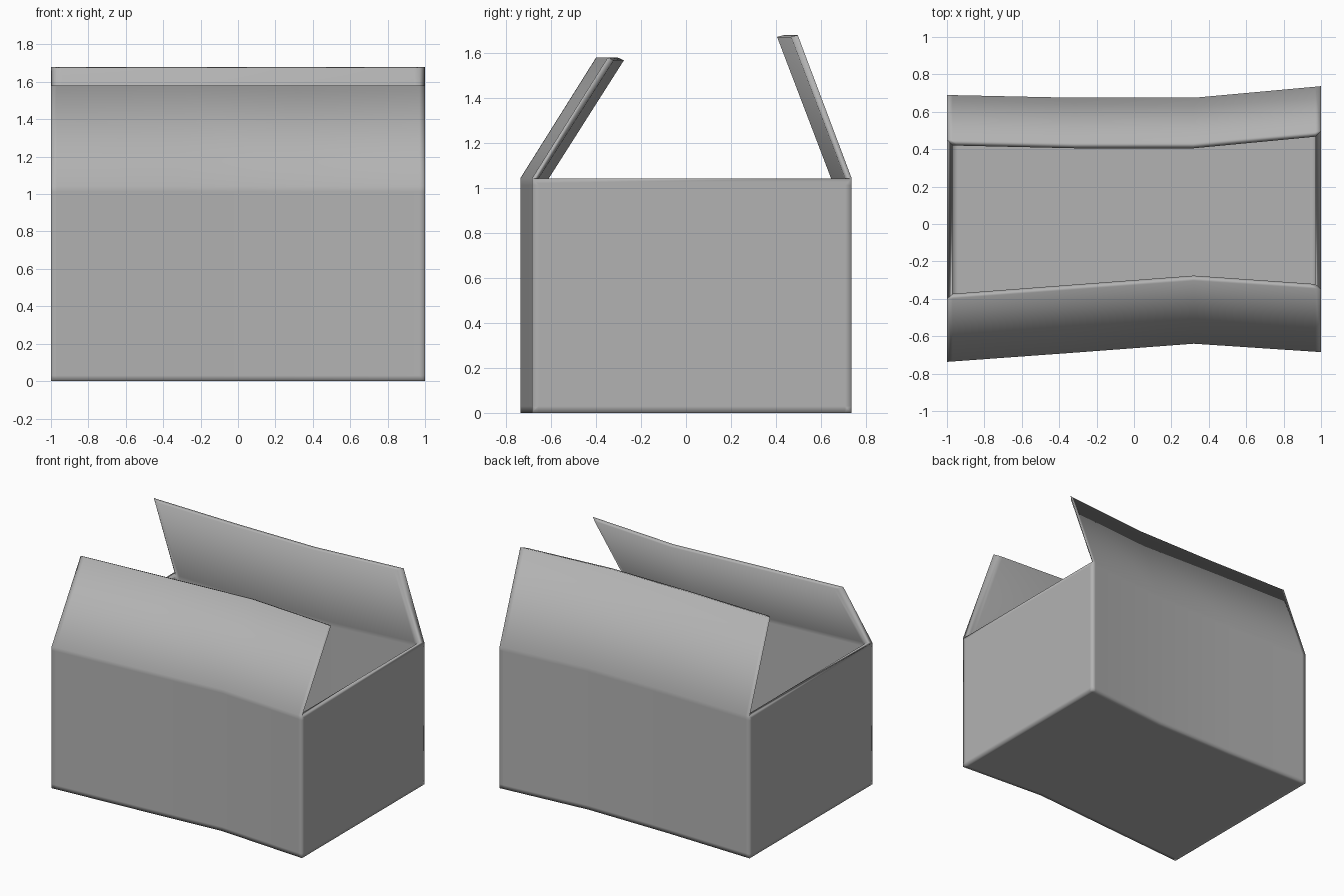
import bpy, bmesh

if "Cube" in bpy.data.objects:
    bpy.data.objects.remove(bpy.data.objects["Cube"])

T = 0.03            # card thickness
H = 1.043           # wall height
E = 0.03            # distance of support loops from the edges
XS = [-1, -1 + E, -0.32, 0.32, 1 - E, 1]
FRONT = [-0.737, -0.735, -0.688, -0.64, -0.683, -0.685]   # bowed front wall
BACK = [0.69, 0.689, 0.675, 0.675, 0.734, 0.737]          # bowed back wall

bm = bmesh.new()


def section(x, tip_f, f, b, tip_b, z):
    """One cross-section: flap tip, front wall, floor, back wall, flap tip."""
    pts = [tip_f, (f, H), (f, H - E), (f, z + E), (f, z), (f + E, z),
           (b - E, z), (b, z), (b, z + E), (b, H - E), (b, H), tip_b]
    return [bm.verts.new((x, y, h)) for y, h in pts]


outer, inner = [], []
for x, f, b in zip(XS, FRONT, BACK):
    outer.append(section(x, (f + 0.337, 1.58), f, b, (b - 0.24, 1.68), 0))
    inner.append(section(x * (1 - T) if abs(x) > 0.5 else x, (f + 0.364, 1.568),
                         f + T, b - T, (b - 0.27, 1.672), T))

# long skin: outside, flap tips, inside
for i in range(len(XS) - 1):
    a = outer[i] + inner[i][::-1]
    b = outer[i + 1] + inner[i + 1][::-1]
    for j in range(24):
        k = (j + 1) % 24
        bm.faces.new((a[j], a[k], b[k], b[j]))

# end walls, their rims, and the flap ends
walls = []
for o, n in ((outer[0], inner[0]), (outer[-1], inner[-1])):
    walls += [bm.faces.new(o[1:11]), bm.faces.new(n[1:11])]
    bm.faces.new((o[1], o[10], n[10], n[1]))
    for j in (0, 10):
        bm.faces.new((o[j], o[j + 1], n[j + 1], n[j]))

bmesh.ops.recalc_face_normals(bm, faces=bm.faces)
bmesh.ops.inset_individual(bm, faces=walls, thickness=E)
for f in bm.faces:
    f.smooth = True
mesh = bpy.data.meshes.new("open_box")
bm.to_mesh(mesh)
bm.free()
box = bpy.data.objects.new("open_box", mesh)
bpy.context.collection.objects.link(box)

# mid grey card
card = bpy.data.materials.new("card")
card.diffuse_color = (0.45, 0.45, 0.45, 1)
card.use_nodes = True
card.node_tree.nodes["Principled BSDF"].inputs["Base Color"].default_value = card.diffuse_color
mesh.materials.append(card)
